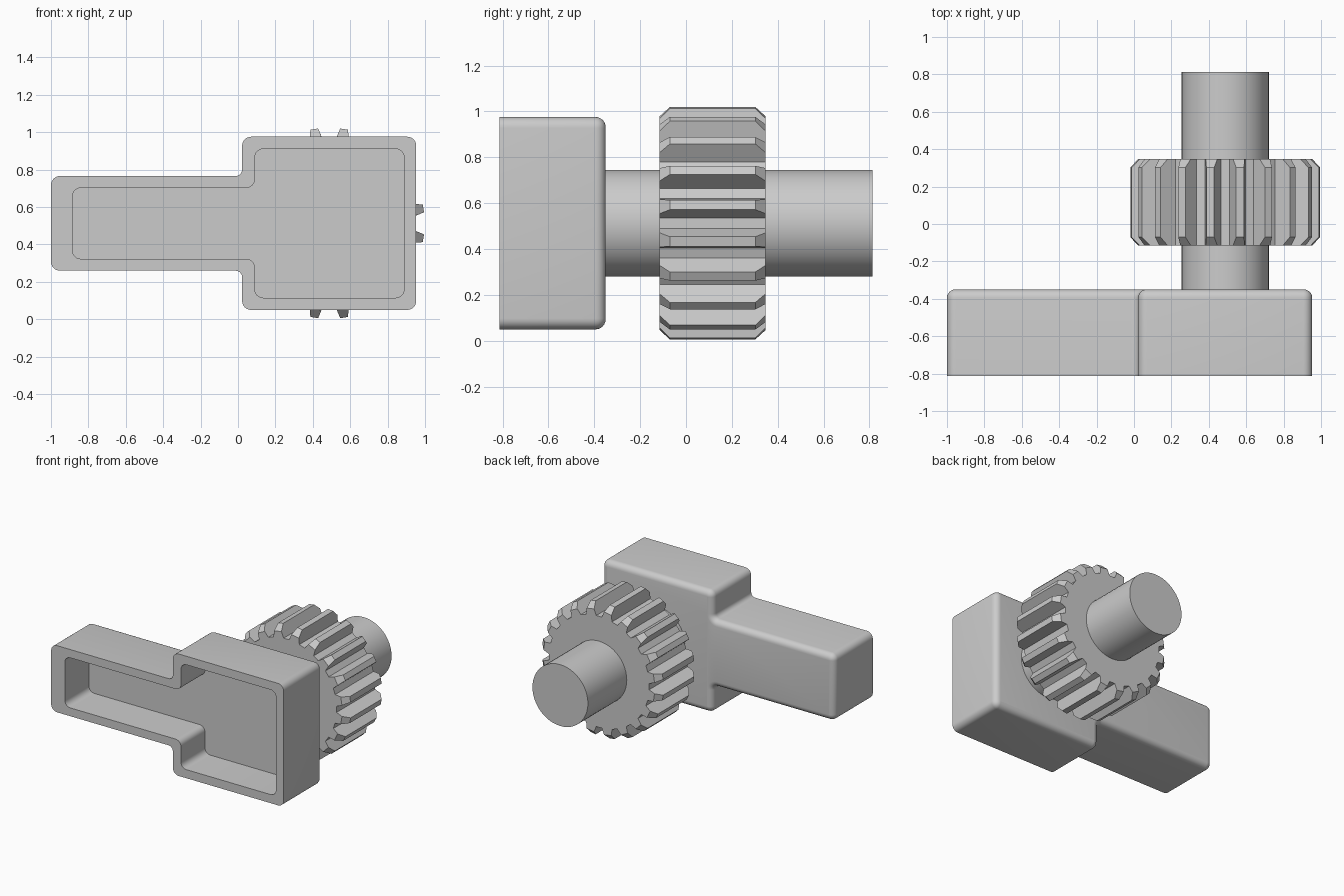
import bpy, bmesh, math
from math import sin, cos, pi

cube = bpy.data.objects.get("Cube")
if cube:
    bpy.data.objects.remove(cube, do_unlink=True)

metal = bpy.data.materials.new("light grey metal")
metal.use_nodes = True
metal.diffuse_color = (0.6, 0.6, 0.6, 1)
metal.node_tree.nodes["Principled BSDF"].inputs["Base Color"].default_value = (0.6, 0.6, 0.6, 1)

AXIS_X, AXIS_Z = 0.4875, 0.5125


def loft(name, rings, smooth_angle=None):
    """Join rings of equal point count and cap both ends."""
    bm = bmesh.new()
    loops = [[bm.verts.new(p) for p in ring] for ring in rings]
    n = len(loops[0])
    for a, b in zip(loops, loops[1:]):
        for i in range(n):
            j = (i + 1) % n
            bm.faces.new((a[i], a[j], b[j], b[i]))
    bm.faces.new(loops[0])
    bm.faces.new(loops[-1])
    bmesh.ops.recalc_face_normals(bm, faces=bm.faces)
    mesh = bpy.data.meshes.new(name)
    bm.to_mesh(mesh)
    bm.free()
    mesh.materials.append(metal)
    obj = bpy.data.objects.new(name, mesh)
    bpy.context.collection.objects.link(obj)
    if smooth_angle:
        bpy.ops.object.select_all(action='DESELECT')
        obj.select_set(True)
        bpy.context.view_layer.objects.active = obj
        bpy.ops.object.shade_smooth_by_angle(angle=math.radians(smooth_angle))
    return obj


def housing_ring(y, left, step, right, low, high, convex, concave, steps=6):
    """Stepped outline with rounded corners; low and high are half heights."""
    corners = [(left, -low), (step, -low), (step, -high), (right, -high),
               (right, high), (step, high), (step, low), (left, low)]
    ring = []
    for i, (x, z) in enumerate(corners):
        px, pz = corners[i - 1]
        nx, nz = corners[(i + 1) % len(corners)]
        r = concave if i in (1, 6) else convex
        # unit directions towards the neighbouring corners
        ax, az = [(d > 0) - (d < 0) for d in (px - x, pz - z)]
        bx, bz = [(d > 0) - (d < 0) for d in (nx - x, nz - z)]
        for k in range(steps + 1):
            t = k / steps * pi / 2
            u, v = r * (1 - sin(t)), r * (1 - cos(t))
            ring.append((x + ax * u + bx * v, y, AXIS_Z + z + az * u + bz * v))
    return ring


# Housing: hollow from the front, rounded along the back rim
FRONT, BACK, ROUND = -0.813, -0.35, 0.045


def outer(y, inset):
    return housing_ring(y, -1 + inset, 0.022 + inset, 0.953 - inset,
                        0.253 - inset, 0.463 - inset,
                        ROUND + 0.003 - inset, 0.035 + inset)


def pocket(y):
    return housing_ring(y, -0.885, 0.09, 0.888, 0.19, 0.398, 0.045, 0.045)


rim = [outer(BACK - ROUND * (1 - sin(t)), ROUND * (1 - cos(t)))
       for t in [(6 - k) / 6 * pi / 2 for k in range(7)]]
loft("housing", rim + [outer(FRONT, 0), pocket(FRONT), pocket(-0.525)], 35)


# Shaft
def circle(y, r, n=48):
    return [(AXIS_X + r * cos(2 * pi * i / n), y, AXIS_Z + r * sin(2 * pi * i / n))
            for i in range(n)]


loft("shaft", [circle(-0.36, 0.233), circle(0.813, 0.233)], 35)

# Gear: tapered teeth with chamfered ends
TEETH, ROOT = 20, 0.42


def gear_ring(y, tip, tip_half):
    ring = []
    for i in range(TEETH):
        a = (i + 0.5) * 2 * pi / TEETH
        for r, w in ((ROOT, -0.043), (tip, -tip_half), (tip, tip_half), (ROOT, 0.043)):
            ring.append((AXIS_X + r * cos(a) - w * sin(a), y,
                         AXIS_Z + r * sin(a) + w * cos(a)))
    return ring


loft("gear", [gear_ring(-0.115, 0.467, 0.0315), gear_ring(-0.07, 0.51, 0.021),
              gear_ring(0.302, 0.51, 0.021), gear_ring(0.347, 0.467, 0.0315)])
